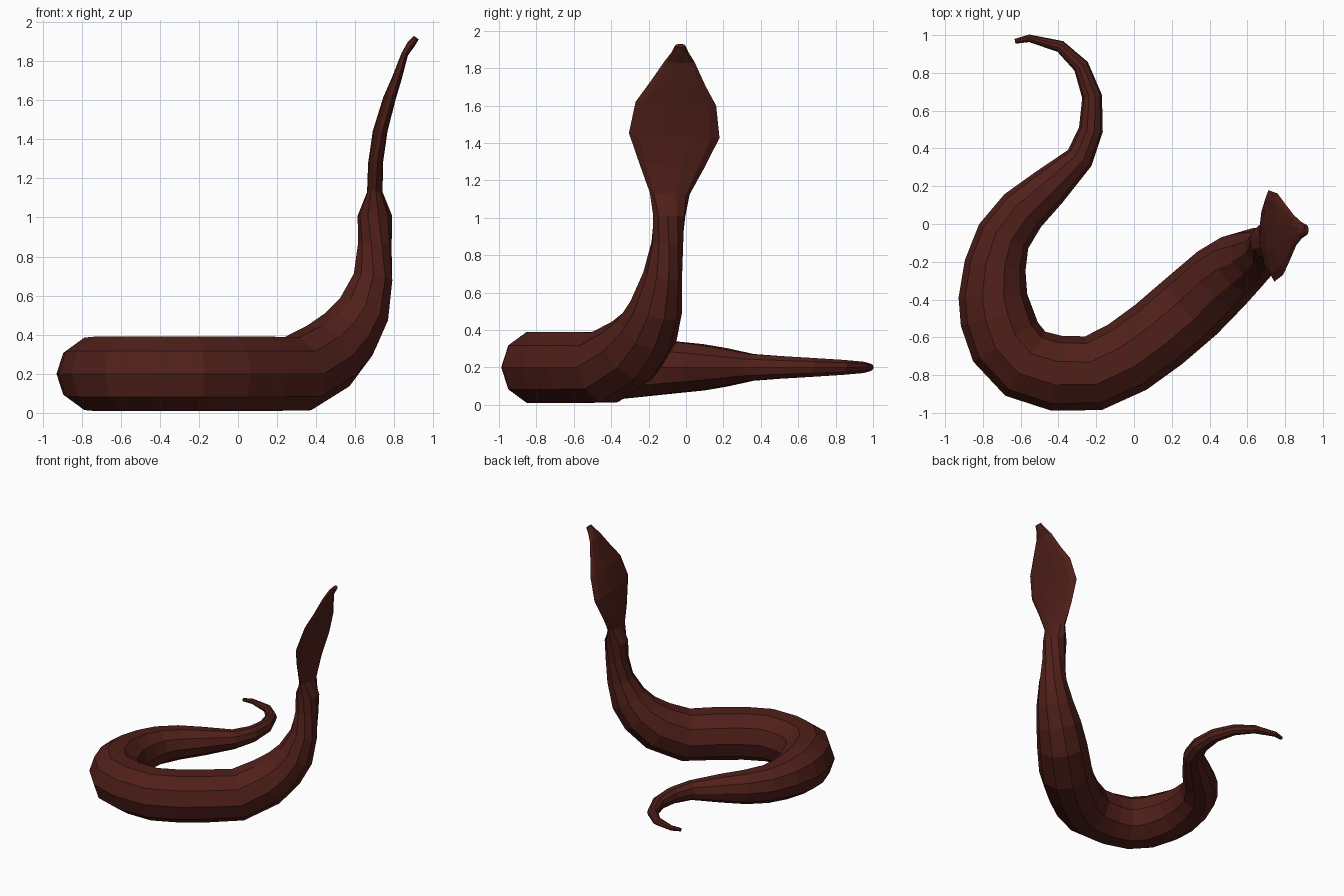
import bpy, bmesh, math
from mathutils import Vector

if "Cube" in bpy.data.objects:
    bpy.data.objects.remove(bpy.data.objects["Cube"])

SIDES = 10

# Body on the ground, tail tip to front: x, y, radius (centre height 0.2)
ground = [
    (-.63, .967, .013), (-.555, .983, .02), (-.39, .94, .032), (-.28, .835, .042),
    (-.222, .675, .053), (-.228, .50, .064), (-.287, .35, .075), (-.45, .195, .108),
    (-.59, .07, .13), (-.69, -.065, .145), (-.735, -.22, .163), (-.747, -.38, .182),
    (-.728, -.49, .195), (-.68, -.625, .2), (-.575, -.74, .2), (-.41, -.79, .2),
    (-.215, -.79, .2), (-.035, -.705, .2), (.13, -.585, .2), (.305, -.435, .2)]
rings = [(x, y, .2, r, r) for x, y, r in ground]

# Raised neck, hood and head: x, y, z, half width, half thickness
rings += [
    (.46, -.29, .29, .19, .19), (.565, -.205, .40, .17, .165), (.64, -.16, .52, .142, .142),
    (.69, -.125, .69, .105, .105), (.70, -.10, .86, .087, .087), (.70, -.09, 1.01, .088, .088),
    (.70, -.087, 1.13, .107, .04), (.704, -.076, 1.28, .175, .037),
    (.727, -.063, 1.44, .243, .035), (.775, -.054, 1.61, .216, .03),
    (.812, -.045, 1.71, .152, .024), (.853, -.034, 1.835, .08, .017),
    (.885, -.032, 1.885, .045, .021), (.912, -.031, 1.92, .028, .016)]

pts = [Vector(r[:3]) for r in rings]
bm = bmesh.new()
loops = []
for i, (x, y, z, w, t) in enumerate(rings):
    a, b = pts[max(i - 1, 0)], pts[min(i + 1, len(pts) - 1)]
    tangent = ((pts[i] - a).normalized() + (b - pts[i]).normalized()).normalized()
    # The raised part turns gradually to face +x
    if z > .25:
        k = min(max((z - .65) / .48, 0), 1)
        ang = math.radians(40 - 37 * k)
    else:
        ang = math.atan2(tangent.y, tangent.x)
    side = Vector((math.sin(ang), -math.cos(ang), 0))
    side = (side - tangent * side.dot(tangent)).normalized()
    up = side.cross(tangent)
    loops.append([bm.verts.new(pts[i] + side * w * math.cos(2 * math.pi * j / SIDES)
                               + up * t * math.sin(2 * math.pi * j / SIDES))
                  for j in range(SIDES)])

# Skin between neighbouring rings, capped at both ends
for p, q in zip(loops, loops[1:]):
    for j in range(SIDES):
        n = (j + 1) % SIDES
        bm.faces.new((p[j], p[n], q[n], q[j]))
bm.faces.new(loops[0])
bm.faces.new(loops[-1])
bmesh.ops.recalc_face_normals(bm, faces=bm.faces)

mesh = bpy.data.meshes.new("snake_body")
bm.to_mesh(mesh)
bm.free()
snake = bpy.data.objects.new("snake_body", mesh)
bpy.context.collection.objects.link(snake)

skin = bpy.data.materials.new("snake_skin")
skin.diffuse_color = (.08, .014, .01, 1)
skin.use_nodes = True
skin.node_tree.nodes["Principled BSDF"].inputs["Base Color"].default_value = skin.diffuse_color
mesh.materials.append(skin)
